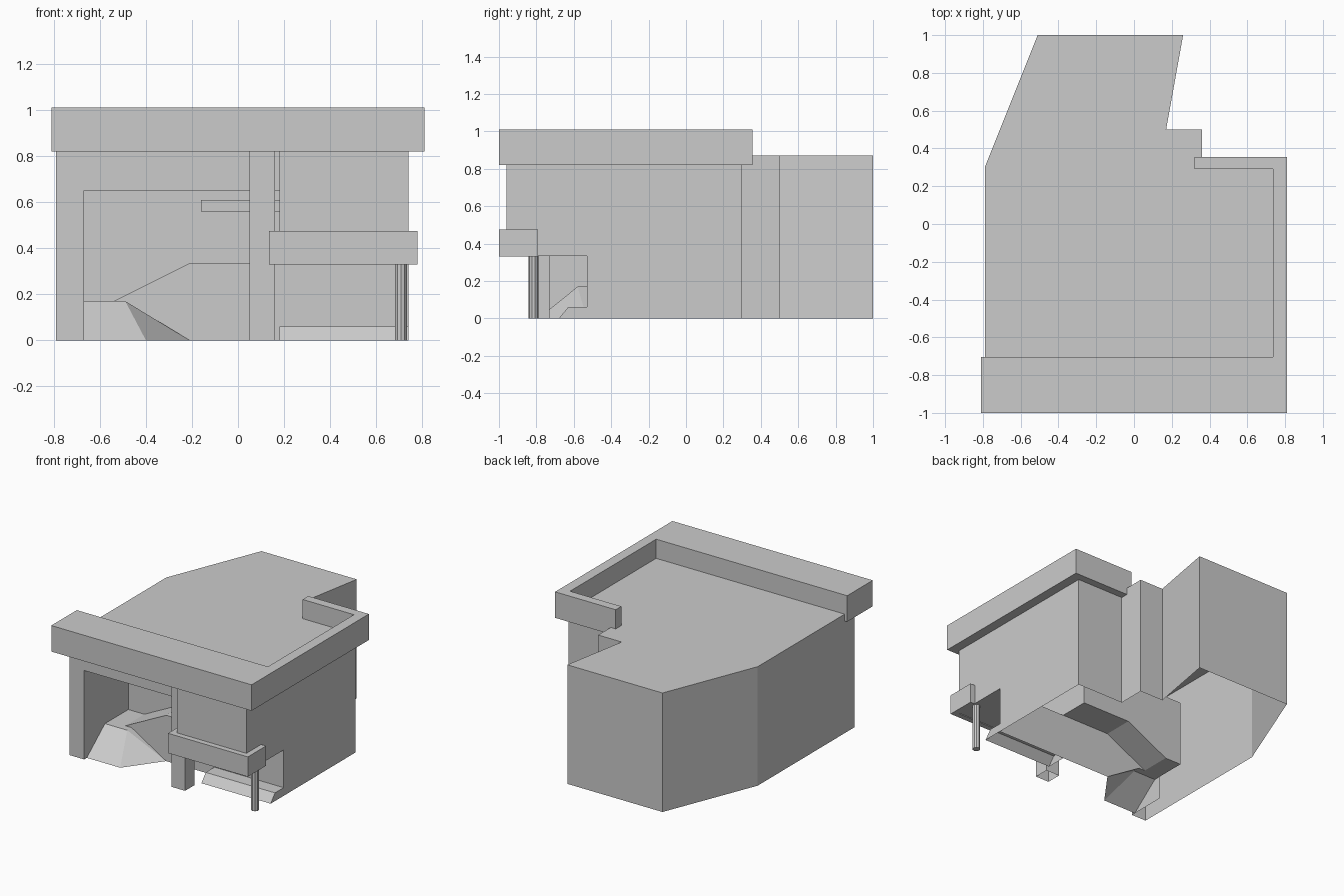
import bpy, bmesh
from mathutils import Vector

if "Cube" in bpy.data.objects:
    bpy.data.objects.remove(bpy.data.objects["Cube"])


def build(name, faces):
    """Object from a list of (points, outward hint) polygons, welded."""
    bm = bmesh.new()
    for pts, hint in faces:
        f = bm.faces.new([bm.verts.new(p) for p in pts])
        f.normal_update()
        if f.normal.dot(Vector(hint)) < 0:
            f.normal_flip()
    bmesh.ops.remove_doubles(bm, verts=bm.verts, dist=0.0005)
    me = bpy.data.meshes.new(name)
    bm.to_mesh(me)
    bm.free()
    ob = bpy.data.objects.new(name, me)
    bpy.context.collection.objects.link(ob)
    return ob


def wall(path, z0, z1):
    """Vertical sheets along a path, facing to the right of its direction."""
    return [([(*a, z0), (*b, z0), (*b, z1), (*a, z1)],
             (b[1] - a[1], a[0] - b[0], 0)) for a, b in zip(path, path[1:])]


def level(pts, z, up=1):
    return ([(x, y, z) for x, y in pts], (0, 0, up))


def rect(x0, x1, y0, y1):
    return [(x0, y0), (x1, y0), (x1, y1), (x0, y1)]


def prism(name, pts, z0, z1, bottom=True):
    faces = wall(pts + pts[:1], z0, z1) + [level(pts, z1)]
    if bottom:
        faces.append(level(pts, z0, -1))
    return build(name, faces)


def sweep_y(profile, y0, y1):
    """Upward-facing sheets from an x-z profile."""
    return [([(a[0], y0, a[1]), (b[0], y0, b[1]), (b[0], y1, b[1]), (a[0], y1, a[1])],
             (0, 0, 1)) for a, b in zip(profile, profile[1:])]


ROOF, LINTEL, DECK = 0.87, 0.65, 0.335

# Building shell, open underneath, with an overhanging front room
outer = [(0.74, -0.53), (0.74, 0.3), (0.36, 0.3), (0.36, 0.5), (0.17, 0.5),
         (0.26, 1), (-0.51, 1), (-0.79, 0.3), (-0.79, -0.82), (-0.67, -0.82)]
room = [(0.18, -0.82), (0.18, -0.96), (0.74, -0.96), (0.74, -0.53)]
shell = wall(outer, 0, ROOF) + wall(room, DECK, ROOF)
shell += wall([(-0.67, -0.82), (0.18, -0.82)], LINTEL, ROOF)
shell += [level(outer + room[:3], ROOF), level(rect(0.18, 0.74, -0.96, -0.53), DECK, -1)]
build("building_shell", shell)

# Entrance alcove: side walls, ceiling, back wall, ramped deck and its front
deck = [(-0.67, 0.17), (-0.54, 0.17), (-0.21, DECK), (0.18, DECK)]
alcove = wall([(-0.67, -0.82), (-0.67, -0.53)], 0, LINTEL)
alcove += wall([(-0.67, -0.53), (-0.67, -0.31)], 0.17, LINTEL)
alcove = [(p, (1, 0, 0)) for p, _ in alcove]
alcove += [(p, (-1, 0, 0)) for p, _ in wall([(0.18, -0.82), (0.18, -0.31)], DECK, LINTEL)]
alcove += [level(rect(-0.67, 0.18, -0.82, -0.31), LINTEL, -1)]
alcove += [([(x, -0.31, z) for x, z in deck + [(0.18, LINTEL), (-0.67, LINTEL)]], (0, -1, 0))]
alcove += sweep_y(deck, -0.53, -0.31)
front = [(-0.21, 0), (0.74, 0), (0.74, DECK), (-0.21, DECK), (-0.54, 0.17), (-0.49, 0.17)]
alcove += [([(x, -0.53, z) for x, z in front], (0, -1, 0))]
build("entrance_alcove", alcove)

# Sloped mound leading up to the deck
a, b = (-0.49, -0.58, 0.17), (-0.49, -0.53, 0.17)
c, d = (-0.40, -0.79, 0), (-0.21, -0.53, 0)
build("entrance_mound", [
    ([(-0.67, -0.58, 0.17), a, b, (-0.67, -0.53, 0.17)], (0, 0, 1)),
    ([(-0.67, -0.79, 0), c, a, (-0.67, -0.58, 0.17)], (0, -1, 1)),
    ([a, c, d], (1, -1, 1)), ([a, d, b], (1, -1, 1))])

# Low step below the overhang
side = [(-0.68, 0), (-0.63, 0.06), (-0.53, 0.06)]
step = [([(0.18, *p), (0.74, *p), (0.74, *q), (0.18, *q)], (0, 0, 1))
        for p, q in zip(side, side[1:])]
for x, s in ((0.18, -1), (0.74, 1)):
    step.append(([(x, *p) for p in side + [(-0.53, 0)]], (s, 0, 0)))
build("low_step", step)

# Pillar, wrap-around parapet, balcony band and alcove shelf
prism("front_pillar", rect(0.05, 0.16, -0.84, -0.73), 0, 0.82, bottom=False)
prism("roof_parapet", [(-0.81, -1), (0.81, -1), (0.81, 0.355), (0.32, 0.355), (0.32, 0.29),
                       (0.735, 0.29), (0.735, -0.705), (-0.81, -0.705)], 0.82, 1.01)
prism("balcony_band", [(0.135, -1), (0.78, -1), (0.78, -0.79), (0.74, -0.79), (0.74, -0.96),
                       (0.18, -0.96), (0.18, -0.84), (0.135, -0.84)], 0.33, 0.475)
prism("alcove_shelf", rect(-0.16, 0.18, -0.45, -0.31), 0.56, 0.61)

# Round support post
bpy.ops.mesh.primitive_cylinder_add(vertices=10, radius=0.027, depth=DECK,
                                    location=(0.708, -0.815, DECK / 2))
bpy.context.object.name = "support_post"
